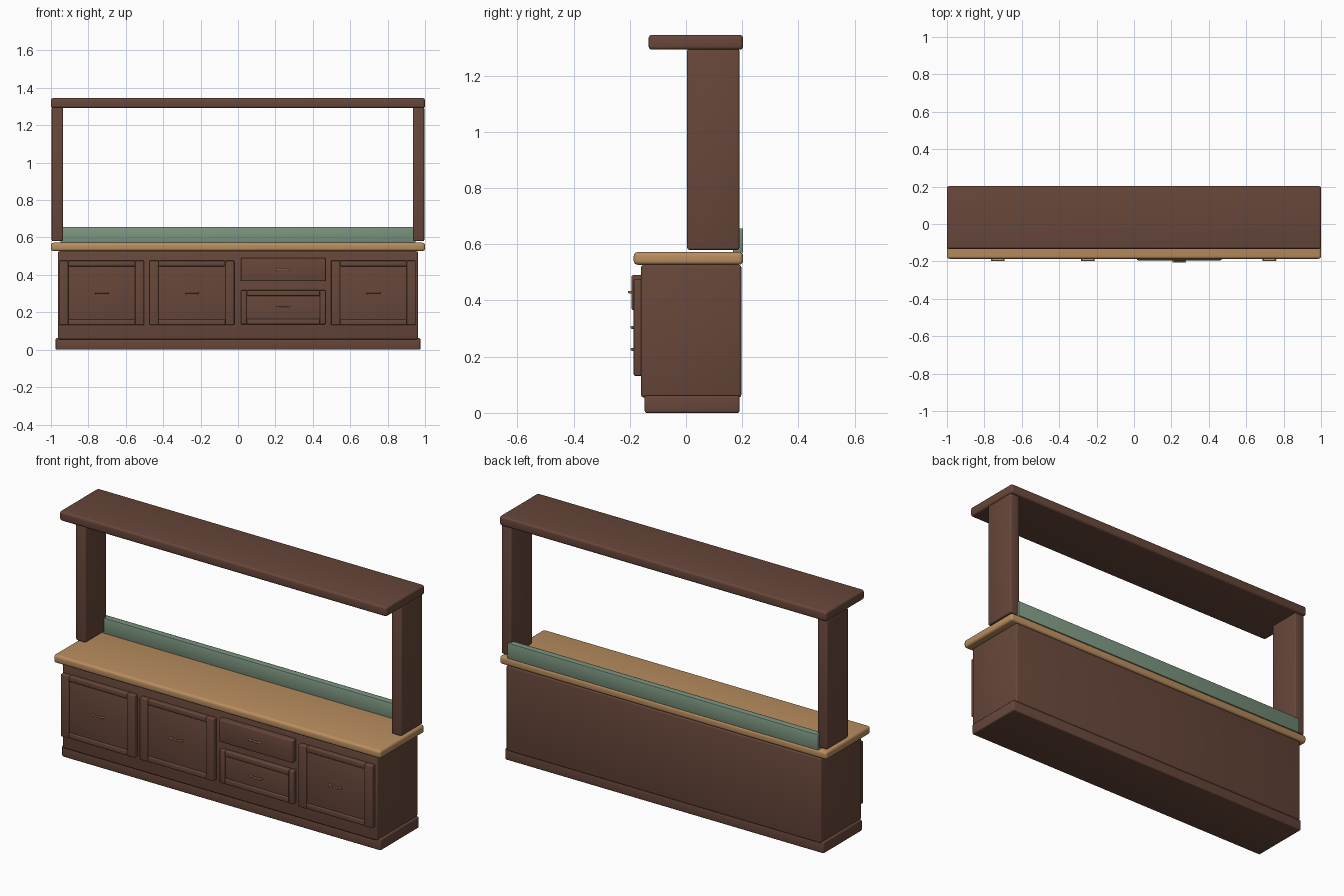
import bpy, bmesh
from mathutils import Vector

if "Cube" in bpy.data.objects:
    bpy.data.objects.remove(bpy.data.objects["Cube"])


def material(name, rgb):
    m = bpy.data.materials.new(name)
    m.diffuse_color = (*rgb, 1)
    m.use_nodes = True
    m.node_tree.nodes["Principled BSDF"].inputs["Base Color"].default_value = m.diffuse_color
    return m


WOOD = material("dark brown wood", (0.135, 0.062, 0.042))
OAK = material("light oak", (0.49, 0.27, 0.115))
GLASS = material("sage green", (0.20, 0.30, 0.215))
BRASS = material("brass", (0.50, 0.32, 0.11))


def box(name, x, y, z, mat, bevel=0.006, segments=3):
    """Rounded box spanning the given (min, max) ranges."""
    bm = bmesh.new()
    bmesh.ops.create_cube(bm, size=1)
    for v in bm.verts:
        v.co = Vector([(lo + hi) / 2 + c * (hi - lo)
                       for c, (lo, hi) in zip(v.co, (x, y, z))])
    if bevel:
        bmesh.ops.bevel(bm, geom=bm.edges[:], offset=bevel, segments=segments,
                        profile=0.5, affect='EDGES')
    for f in bm.faces:
        f.smooth = bevel > 0
    me = bpy.data.meshes.new(name)
    bm.to_mesh(me)
    bm.free()
    me.materials.append(mat)
    ob = bpy.data.objects.new(name, me)
    bpy.context.collection.objects.link(ob)
    return ob


def handle(name, cx, y, z):
    """Thin bar on two stand-offs; y is the face it is fixed to."""
    box(name + "_bar", (cx - 0.037, cx + 0.037), (y - 0.012, y - 0.005),
        (z - 0.004, z + 0.004), BRASS, 0.002, 2)
    for i, s in enumerate((-1, 1)):
        px = cx + s * 0.032
        box(f"{name}_post_{i}", (px - 0.004, px + 0.004), (y - 0.009, y + 0.006),
            (z - 0.006, z + 0.004), BRASS, 0.001, 1)


def framed_front(name, x0, x1, z0, z1, stile, rail, hz):
    """Recessed panel with two stiles and two rails, plus a handle."""
    back = -0.155
    box(name + "_panel", (x0 + 0.01, x1 - 0.01), (-0.177, back),
        (z0 + 0.008, z1 - 0.008), WOOD, 0.004)
    for side, a, b in (("left", x0, x0 + stile), ("right", x1 - stile, x1)):
        box(f"{name}_{side}_stile", (a, b), (-0.186, back), (z0, z1), WOOD, 0.005)
    for side, a, b in (("bottom", z0, z0 + rail), ("top", z1 - rail, z1)):
        box(f"{name}_{side}_rail", (x0 + stile, x1 - stile), (-0.184, back),
            (a, b), WOOD, 0.005)
    handle(name + "_handle", (x0 + x1) / 2, -0.185, hz)


# Cabinet carcass, plinth and worktop
box("plinth", (-0.975, 0.975), (-0.147, 0.19), (0, 0.062), WOOD, 0.007)
box("cabinet_body", (-0.963, 0.963), (-0.16, 0.197), (0.055, 0.527), WOOD, 0.01)
box("worktop", (-1, 1), (-0.186, 0.203), (0.527, 0.572), OAK, 0.014, 4)

# Backsplash
box("backsplash", (-0.95, 0.95), (0.167, 0.203), (0.57, 0.656), GLASS, 0.002, 2)

# Uprights and top shelf
for side, s in (("left", -1), ("right", 1)):
    box(f"{side}_upright", tuple(sorted((s * 0.935, s * 0.996))), (0.004, 0.19),
        (0.58, 1.296), WOOD, 0.008)
box("top_shelf", (-1, 1), (-0.133, 0.203), (1.292, 1.345), WOOD, 0.012, 4)

# Doors
for i, (x0, x1) in enumerate(((-0.955, -0.502), (-0.473, -0.02), (0.498, 0.95))):
    framed_front(f"door_{i}", x0, x1, 0.132, 0.476, 0.048, 0.03, 0.305)

# Drawers
framed_front("lower_drawer", 0.016, 0.468, 0.135, 0.318, 0.03, 0.03, 0.226)
box("upper_drawer", (0.016, 0.468), (-0.194, -0.155), (0.366, 0.49), WOOD, 0.006)
handle("upper_drawer_handle", 0.242, -0.194, 0.43)
